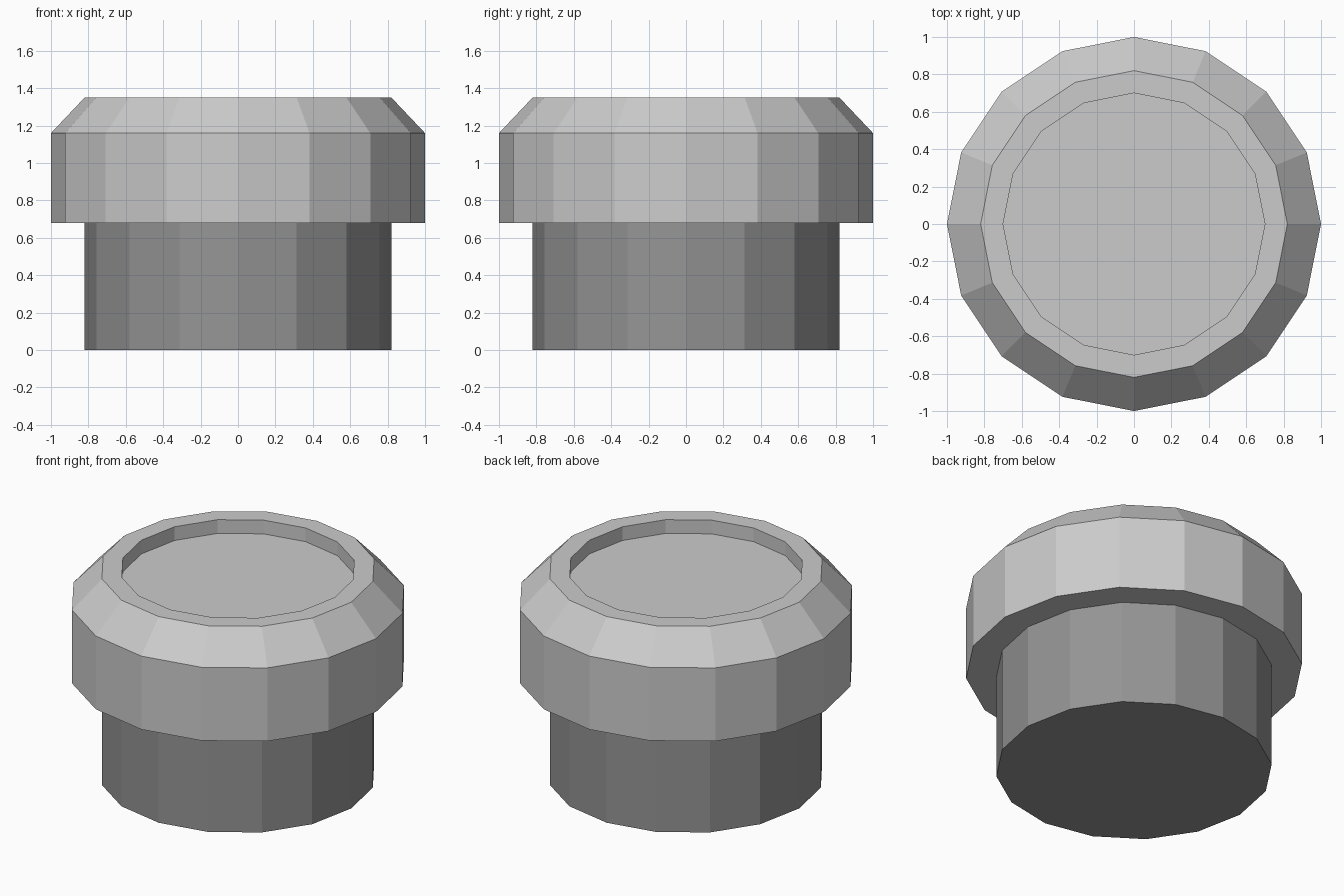
import bpy, bmesh
from math import cos, sin, tau

if "Cube" in bpy.data.objects:
    bpy.data.objects.remove(bpy.data.objects["Cube"])

SIDES = 16


def lathe(name, profile):
    """Revolve (radius, z) points, bottom to top, and close both ends with flat faces."""
    bm = bmesh.new()
    rings = [[bm.verts.new((r * cos(tau * i / SIDES), r * sin(tau * i / SIDES), z))
              for i in range(SIDES)] for r, z in profile]
    for a, b in zip(rings, rings[1:]):
        for i in range(SIDES):
            j = (i + 1) % SIDES
            bm.faces.new((a[i], a[j], b[j], b[i]))
    bm.faces.new(rings[0][::-1])
    bm.faces.new(rings[-1])
    mesh = bpy.data.meshes.new(name)
    bm.to_mesh(mesh)
    bm.free()
    obj = bpy.data.objects.new(name, mesh)
    bpy.context.collection.objects.link(obj)
    return obj


# Dark cylindrical stem
stem = lathe("stem", [(0.82, 0), (0.82, 0.68)])
dark = bpy.data.materials.new("dark_grey")
dark.diffuse_color = (0.3, 0.3, 0.3, 1)
dark.use_nodes = True
dark.node_tree.nodes["Principled BSDF"].inputs["Base Color"].default_value = dark.diffuse_color
stem.data.materials.append(dark)

# Wider cap with a chamfered shoulder, flat rim and shallow round recess
lathe("cap", [(1, 0.68), (1, 1.16), (0.82, 1.35), (0.70, 1.35), (0.70, 1.26)])
